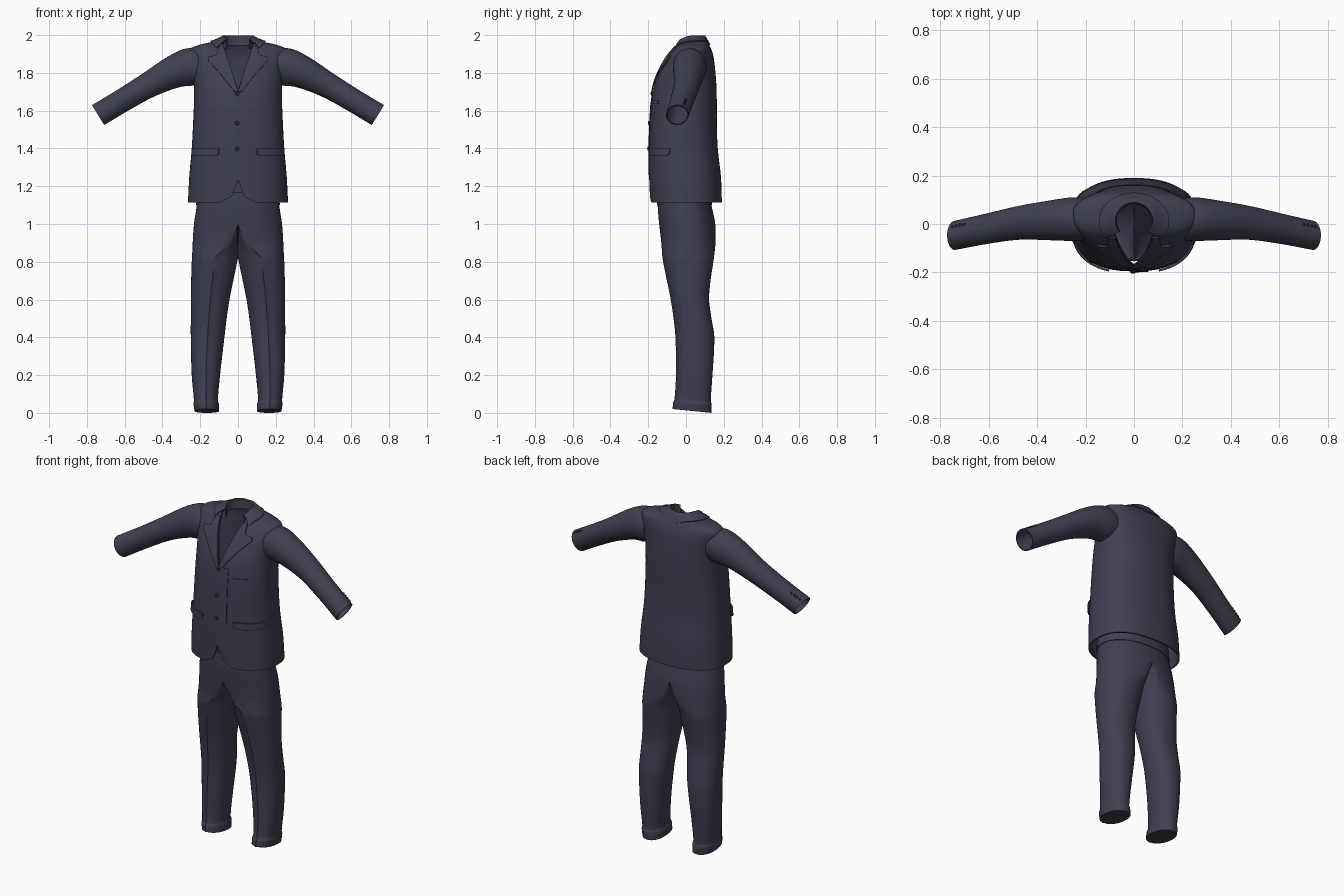
import bpy, bmesh, math
from mathutils import Vector

cube = bpy.data.objects.get("Cube")
if cube:
    bpy.data.objects.remove(cube)


def make_material(name, rgb):
    m = bpy.data.materials.new(name)
    m.use_nodes = True
    m.diffuse_color = (*rgb, 1)
    m.node_tree.nodes["Principled BSDF"].inputs["Base Color"].default_value = (*rgb, 1)
    return m


CLOTH = make_material("navy cloth", (0.05, 0.05, 0.082))
BUTTON = make_material("dark button", (0.022, 0.022, 0.035))


def sample(rows, t):
    """Smooth curve through rows, whose first entry is the parameter."""
    t = min(max(t, rows[0][0]), rows[-1][0])
    i = max(k for k in range(len(rows) - 1) if rows[k][0] <= t)
    a, b = rows[i], rows[i + 1]
    p, q = rows[max(i - 1, 0)], rows[min(i + 2, len(rows) - 1)]
    h = b[0] - a[0]
    u = (t - a[0]) / h
    out = []
    for k in range(1, len(a)):
        m0 = (b[k] - p[k]) / (b[0] - p[0]) * h
        m1 = (q[k] - a[k]) / (q[0] - a[0]) * h
        out.append((2*u**3 - 3*u*u + 1) * a[k] + (u**3 - 2*u*u + u) * m0
                   + (3*u*u - 2*u**3) * b[k] + (u**3 - u*u) * m1)
    return out


def levels(rows, n):
    """Parameters that keep every row and add n steps between rows."""
    ts = [a[0] + (b[0] - a[0]) * k / n for a, b in zip(rows, rows[1:]) for k in range(n)]
    return ts + [rows[-1][0]]


def loft(rings, closed=True, cap=False):
    bm = bmesh.new()
    vs = [[bm.verts.new(p) for p in ring] for ring in rings]
    n = len(vs[0])
    for r, s in zip(vs, vs[1:]):
        for k in range(n if closed else n - 1):
            j = (k + 1) % n
            bm.faces.new((r[k], r[j], s[j], s[k]))
    if cap:
        bm.faces.new(vs[0])
    return bm


def finish(bm, name, thick=0, mirror=False, mat=CLOTH, angle=40, offset=-1):
    bmesh.ops.recalc_face_normals(bm, faces=bm.faces)
    me = bpy.data.meshes.new(name)
    bm.to_mesh(me)
    bm.free()
    ob = bpy.data.objects.new(name, me)
    bpy.context.collection.objects.link(ob)
    me.materials.append(mat)
    bpy.ops.object.select_all(action='DESELECT')
    ob.select_set(True)
    bpy.context.view_layer.objects.active = ob
    if thick:
        mod = ob.modifiers.new("Thickness", 'SOLIDIFY')
        mod.thickness, mod.offset = thick, offset
        bpy.ops.object.modifier_apply(modifier=mod.name)
    if mirror:
        mod = ob.modifiers.new("Mirror", 'MIRROR')
        bpy.ops.object.modifier_apply(modifier=mod.name)
    bpy.ops.object.shade_smooth_by_angle(angle=math.radians(angle))
    return ob


def spow(v, e):
    return math.copysign(abs(v) ** e, v)


# Jacket body: height, half width, front y, back y
BODY = [(1.115, .265, -.19, .19), (1.25, .258, -.195, .185), (1.4, .245, -.195, .168),
        (1.55, .237, -.19, .163), (1.65, .233, -.183, .163), (1.75, .234, -.163, .16),
        (1.83, .242, -.13, .153), (1.89, .252, -.095, .145), (1.93, .25, -.062, .132),
        (1.95, .2, -.045, .122), (1.965, .13, -.02, .11), (1.975, .08, -.005, .1)]
P = 2.4
N = 72


def body_ring(z):
    rx, yf, yb = sample(BODY, z)
    cy, d = (yf + yb) / 2, (yb - yf) / 2
    return [(rx * spow(math.cos(a), 2 / P), cy + d * spow(math.sin(a), 2 / P), z)
            for a in (2 * math.pi * k / N for k in range(N))]


def on_front(x, z, out):
    """Point on the jacket front, pushed outward."""
    rx, yf, yb = sample(BODY, z)
    f = max(0, 1 - min(1, abs(x / rx)) ** P) ** (1 / P)
    return (x * (1 + out / rx), (yf + yb) / 2 - (yb - yf) / 2 * f - out, z)


def top_z(x, y):
    """Height of the shoulder surface above a point."""
    z = BODY[-1][0]
    while z > 1.6:
        rx, yf, yb = sample(BODY, z)
        if abs(x / rx) ** P + abs((2 * y - yf - yb) / (yb - yf)) ** P <= 1:
            break
        z -= .002
    return z


def cut_wedge(bm, apex, dx, dz):
    """Remove a symmetric V from the front, opening along the sign of dz."""
    tip = Vector((0, 0, apex))
    normals = [Vector((s * abs(dz), 0, -dx * math.copysign(1, dz))) for s in (1, -1)]
    for n in normals:
        bmesh.ops.bisect_plane(bm, geom=bm.verts[:] + bm.edges[:] + bm.faces[:],
                               plane_co=tip, plane_no=n)
    gone = []
    for f in bm.faces:
        c = f.calc_center_median()
        if c.y < .03 and all((c - tip).dot(n) < 0 for n in normals):
            gone.append(f)
    bmesh.ops.delete(bm, geom=gone, context='FACES')


body = loft([body_ring(z) for z in levels(BODY, 4)])
cut_wedge(body, 1.71, .085, .26)
cut_wedge(body, 1.235, .033, -.09)
cut_wedge(body, 1.165, .09, -.05)
finish(body, "jacket_body", thick=.008)


def strip(name, rows, out=.006, mirror=True, cols=12):
    """Thin plate laid on the jacket front; rows are height, inner x, outer x."""
    rings = []
    for a, b in zip(rows, rows[1:]):
        for k in range(7):
            z, x0, x1 = (p + (q - p) * k / 6 for p, q in zip(a, b))
            rings.append([on_front(x0 + (x1 - x0) * c / cols, z, out) for c in range(cols + 1)])
    bm = loft(rings, closed=False)
    bmesh.ops.remove_doubles(bm, verts=bm.verts, dist=.0001)
    return finish(bm, name, thick=.008, mirror=mirror, offset=0)


# Lapels, flaps and front edge
strip("lapels", [(1.70, 0, .018), (1.8, .029, .095), (1.865, .05, .155),
                 (1.885, .057, .15), (1.892, .06, .11), (1.94, .075, .1)])
strip("pocket_flaps", [(1.4, .1, .236), (1.372, .1, .237), (1.362, .11, .232)])
strip("chest_pocket", [(1.655, .09, .17), (1.635, .09, .17)], out=.001, mirror=False)
strip("front_overlap", [(1.7, -.015, .06), (1.26, -.012, .06)], out=.0, mirror=False)

# Collar: folded band running round the neck
collar = []
for k in range(49):
    a = math.radians(-38 + 256 * k / 48)
    c, s = math.cos(a), math.sin(a)
    fold = Vector((.078 * c, .015 + .075 * s))
    edge = Vector((.145 * c, .012 + .115 * s))
    lift = .014 + .012 * max(0, s)
    row = [(fold.x * .95, fold.y * .95, top_z(*fold) - .03)]
    for j in range(8):
        p = fold.lerp(edge, j / 7)
        row.append((p.x, p.y, min(1.996, top_z(*p) + .006 + lift * (1 - j / 7) ** 1.5)))
    collar.append(row)
finish(loft(collar, closed=False), "collar", thick=.006, angle=60, offset=0)

# Sleeves: step, centre, depth radius, height radius, downward tilt
ARM = [(0, .205, .02, 1.835, .088, .093, .1), (1, .26, .02, 1.83, .09, .1, .25),
       (2, .35, .015, 1.8, .082, .085, .45), (3, .475, .005, 1.735, .07, .068, .5),
       (4, .61, -.02, 1.655, .063, .062, .52), (5, .74, -.047, 1.577, .06, .062, .55)]


def arm_point(t, a):
    x, y, z, ry, rv, tilt = sample(ARM, t)
    v = rv * math.sin(a)
    return (x + v * math.sin(tilt), y + ry * math.cos(a), z + v * math.cos(tilt))


finish(loft([[arm_point(t, 2 * math.pi * k / 40) for k in range(40)] for t in levels(ARM, 6)]),
       "sleeves", thick=.006, mirror=True)


# Buttons
def ball(bm, at, r, flat=1):
    vs = bmesh.ops.create_uvsphere(bm, u_segments=16, v_segments=8, radius=r)["verts"]
    bmesh.ops.scale(bm, vec=(1, flat, 1), verts=vs)
    bmesh.ops.translate(bm, vec=at, verts=vs)


front = bmesh.new()
for z in (1.69, 1.535, 1.4):
    ball(front, on_front(-.004, z, .005), .011, .5)
finish(front, "front_buttons", mat=BUTTON)
cuff = bmesh.new()
for k in range(4):
    ball(cuff, arm_point(4.5 + .12 * k, math.radians(58)), .006)
finish(cuff, "cuff_buttons", mirror=True, mat=BUTTON)

# Trousers: height, inner x, outer x, front y, back y, blend from leg to hip
LEG = [(0, .1, .23, -.065, .135, 0), (.045, .102, .236, -.062, .136, 0),
       (.06, .107, .233, -.056, .131, 0), (.2, .095, .245, -.047, .14, 0),
       (.4, .072, .25, -.05, .15, 0), (.5, .06, .25, -.06, .135, 0),
       (.6, .045, .25, -.075, .122, 0), (.7, .025, .248, -.095, .13, 0),
       (.8, .004, .245, -.115, .145, 0), (.83, 0, .243, -.12, .149, .05),
       (.9, 0, .24, -.128, .156, .6), (1, 0, .233, -.142, .155, 1),
       (1.1, 0, .218, -.15, .135, 1), (1.17, 0, .212, -.148, .13, 1)]


def leg_ring(z):
    xi, xo, yf, yb, t = sample(LEG, z)
    xi, t = max(0, xi), min(1, max(0, t))
    cy, d = (yf + yb) / 2, (yb - yf) / 2
    ring = []
    for k in range(48):
        a = 2 * math.pi * k / 48
        c, s = spow(math.cos(a), .9), spow(math.sin(a), .9)
        leg_x = (xi + xo) / 2 + (xo - xi) / 2 * c
        x = leg_x + (max(0, xo * c) - leg_x) * t
        crease = .006 * (1 - t) if k == 36 else 0
        slope = max(0, 1 - z / .1) * .02 * (.5 - .5 * s)
        ring.append((x if x > 1e-5 else 0, cy + d * s - crease, z + slope))
    return ring


legs = loft([leg_ring(z) for z in levels(LEG, 4)], cap=True)
bmesh.ops.delete(legs, geom=[f for f in legs.faces if all(v.co.x < 1e-4 for v in f.verts)],
                 context='FACES')
finish(legs, "trousers", mirror=True)

# Waistband
band = []
for z, grow in ((1.1, 0), (1.1, .004), (1.17, .004), (1.17, 0)):
    xi, xo, yf, yb, t = sample(LEG, z)
    band.append([((xo + grow) * spow(math.cos(a), .9),
                  (yf + yb) / 2 + ((yb - yf) / 2 + grow) * spow(math.sin(a), .9), z)
                 for a in (2 * math.pi * k / 64 for k in range(64))])
finish(loft(band), "waistband")
